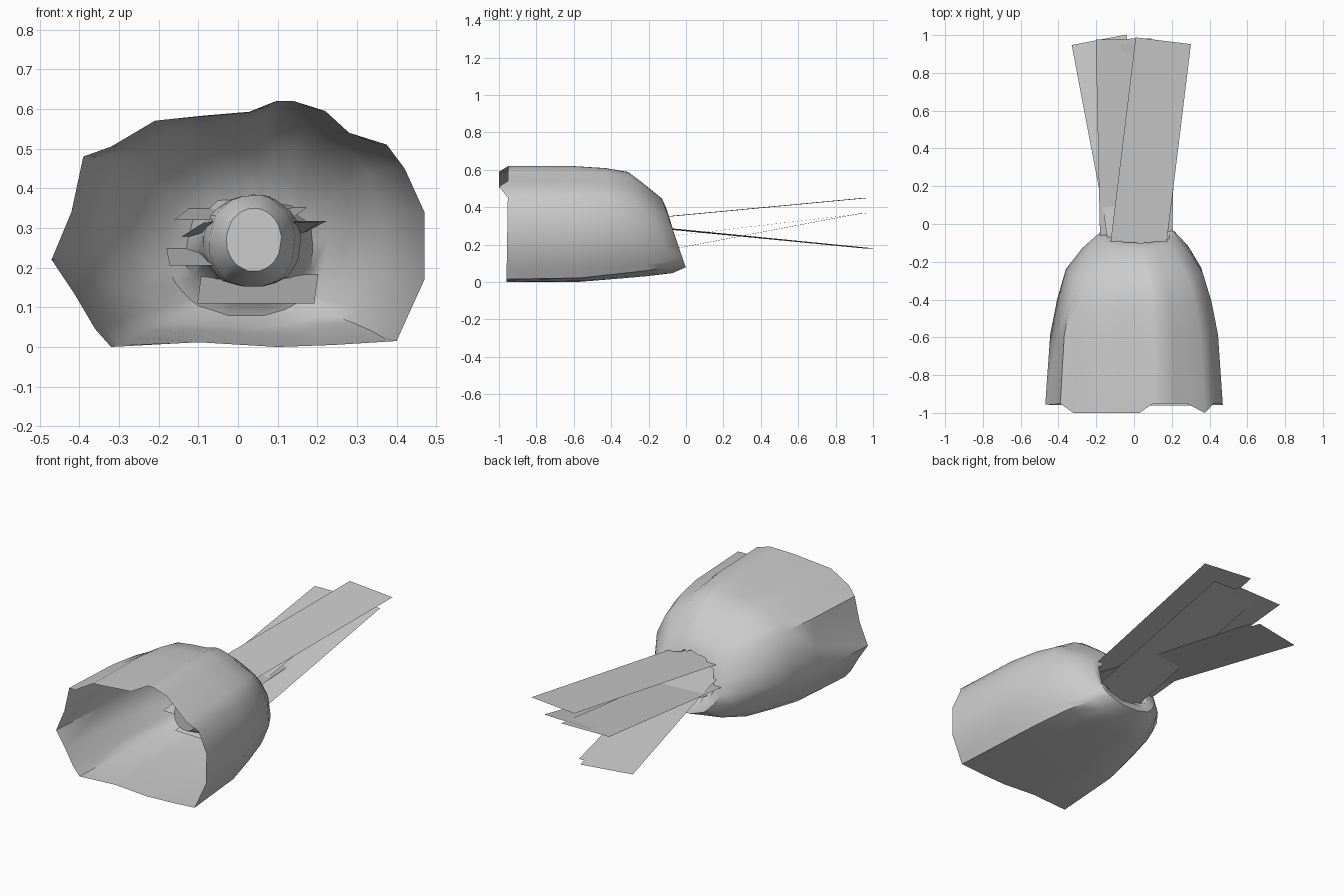
import bpy, bmesh, math
from mathutils import Vector

cube = bpy.data.objects.get("Cube")
if cube:
    bpy.data.objects.remove(cube, do_unlink=True)

# One plain grey for everything
grey = bpy.data.materials.new("plain grey")
grey.use_nodes = True
colour = (0.6, 0.6, 0.6, 1)
grey.diffuse_color = colour
grey.node_tree.nodes["Principled BSDF"].inputs["Base Color"].default_value = colour


def make_object(name, bm, smooth=False):
    mesh = bpy.data.meshes.new(name)
    bm.to_mesh(mesh)
    bm.free()
    mesh.materials.append(grey)
    obj = bpy.data.objects.new(name, mesh)
    bpy.context.collection.objects.link(obj)
    if smooth:
        bpy.ops.object.select_all(action="DESELECT")
        obj.select_set(True)
        bpy.context.view_layer.objects.active = obj
        bpy.ops.object.shade_smooth_by_angle(angle=math.radians(50))
    return obj


# Irregular mouth outline, as (x, z)
MOUTH = [(-.47, .22), (-.42, .34), (-.39, .48), (-.32, .505), (-.21, .57), (-.09, .58),
         (.03, .59), (.1, .62), (.14, .62), (.22, .595), (.28, .54), (.375, .51),
         (.42, .45), (.47, .34), (.47, .17), (.42, .06), (.4, .015), (.24, .005),
         (.1, 0), (-.1, .012), (-.32, 0), (-.36, .045), (-.41, .13)]
HALF_WIDTH, HEIGHT = .47, .62


def section(bm, centre_x, half_width, low, high, y_low, y_high, roundness, ripple=0):
    """Ring that blends the mouth outline towards an ellipse and leans in y."""
    ring = []
    for i, (x, z) in enumerate(MOUTH):
        outline = Vector((x / HALF_WIDTH, 2 * z / HEIGHT - 1))
        u, v = outline.lerp(outline.normalized(), roundness) * (1 + ripple * (-1) ** i)
        t = (v + 1) / 2
        ring.append(bm.verts.new((centre_x + half_width * u,
                                  low + (high - low) * t,
                                  0)))
        vert = ring[-1]
        vert.co = (vert.co.x, y_low + (y_high - y_low) * t, vert.co.y)
    return ring


def loft(bm, first, second):
    for i in range(len(first)):
        j = (i + 1) % len(first)
        bm.faces.new((first[i], first[j], second[j], second[i]))


# Bag: wide mouth, rounded shoulders, gathered neck folded inwards to a closed bulb
bm = bmesh.new()
rings = [
    section(bm, 0, .47, 0, .62, -.96, -.95, 0),
    section(bm, 0, .445, 0, .62, -.57, -.6, .1),
    section(bm, 0, .41, .015, .61, -.38, -.43, .2),
    section(bm, 0, .365, .03, .59, -.2, -.31, .3),
    section(bm, .01, .29, .045, .53, -.07, -.23, .55),
    section(bm, .02, .21, .075, .45, 0, -.13, .9),
    section(bm, .03, .165, .12, .38, -.02, -.1, 1, .04),
    section(bm, .03, .13, .17, .36, -.12, -.18, 1, .03),
    section(bm, .035, .125, .15, .385, -.32, -.32, .8),
    section(bm, .035, .11, .15, .385, -.45, -.45, .8),
    section(bm, .04, .07, .19, .35, -.53, -.53, 1),
]
# Ragged edge along the top of the mouth
for vert in rings[0]:
    if vert.co.z > .5 and not .05 < vert.co.x < .3:
        vert.co.y = -1
for first, second in zip(rings, rings[1:]):
    loft(bm, first, second)
bm.faces.new(rings[-1])
bmesh.ops.recalc_face_normals(bm, faces=bm.faces)
make_object("gathered_bag", bm, smooth=True)

# Flat strips fanning out of the neck: start and end of each centre line
STRIPS = {
    "upper_strip": ((-.015, -.42, .32), (.155, .97, .45)),
    "middle_strip": ((-.025, -.42, .205), (-.055, .98, .37)),
    "lower_strip": ((.045, -.42, .11), (.08, .95, .37)),
    "falling_strip": ((.08, -.42, .318), (-.185, .975, .18)),
    "side_falling_strip": ((.06, -.42, .314), (-.145, .935, .183)),
}
STRIP_WIDTH = .295
for name, (start, end) in STRIPS.items():
    start, end = Vector(start), Vector(end)
    along = end - start
    side = Vector((along.y, -along.x, 0)).normalized() * STRIP_WIDTH / 2
    bm = bmesh.new()
    corners = (start - side, start + side, end + side, end - side)
    bm.faces.new([bm.verts.new(corner) for corner in corners])
    make_object(name, bm)
